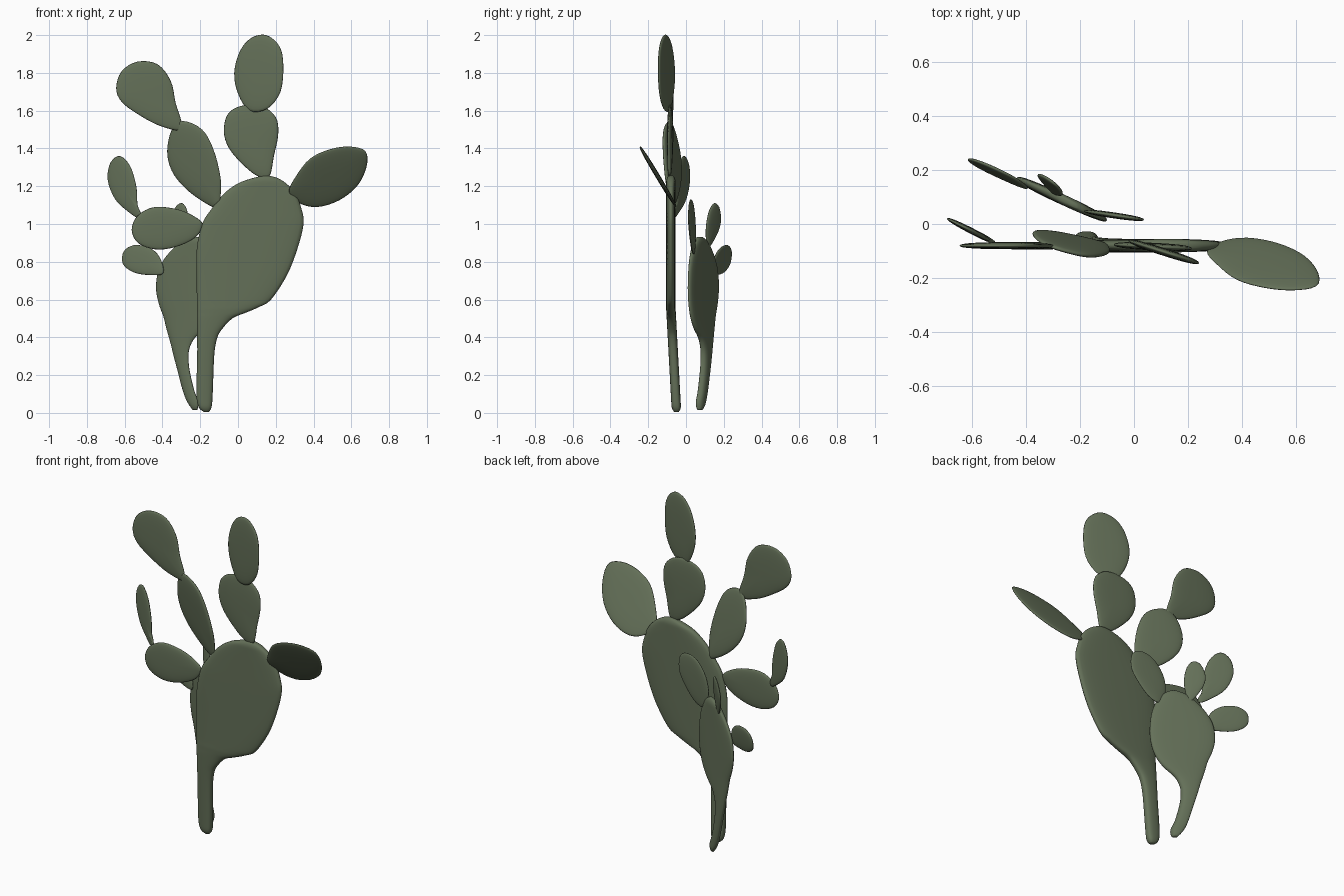
import bpy, bmesh, math
from mathutils import Vector

green = bpy.data.materials.new("cactus green")
green.diffuse_color = (0.127, 0.162, 0.098, 1)


def spline(pts, steps, closed):
    """Catmull-Rom through points of any dimension."""
    n, out = len(pts), []
    for i in range(n if closed else n - 1):
        idx = [i - 1, i, i + 1, i + 2]
        idx = [k % n if closed else min(max(k, 0), n - 1) for k in idx]
        p = [pts[k] for k in idx]
        for s in range(steps):
            t = s / steps
            out.append([0.5 * (2 * b + (c - a) * t + (2 * a - 5 * b + 4 * c - d) * t * t
                               + (3 * b - a - 3 * c + d) * t ** 3) for a, b, c, d in zip(*p)])
    if not closed:
        out.append(list(pts[-1]))
    return out


def finish(name, bm):
    bmesh.ops.remove_doubles(bm, verts=bm.verts, dist=1e-5)
    bmesh.ops.recalc_face_normals(bm, faces=bm.faces)
    for f in bm.faces:
        f.smooth = True
    me = bpy.data.meshes.new(name)
    bm.to_mesh(me)
    bm.free()
    me.materials.append(green)
    bpy.context.collection.objects.link(bpy.data.objects.new(name, me))


def skin(bm, rings):
    """Bridge rings of equal length and cap both ends."""
    n = len(rings[0])
    for r0, r1 in zip(rings, rings[1:]):
        for i in range(n):
            j = (i + 1) % n
            bm.faces.new((r0[i], r0[j], r1[j], r1[i]))
    bm.faces.new(rings[0])
    bm.faces.new(rings[-1])


def trunk(name, rows, depth, plane):
    """Big pad with stalk: rows of (z, left x, right x), lofted upward."""
    bm, rings = bmesh.new(), []
    z0, z1 = rows[0][0], rows[-1][0]
    for z, xl, xr in spline(rows, 4, False):
        d = min(1, (min(z - z0, z1 - z) + 0.004) / 0.04)
        h = depth / 2 * math.sqrt(max(0.02, 1 - (1 - d) ** 2))
        xc, hw = (xl + xr) / 2, (xr - xl) / 2
        ring = []
        for k in range(28):
            c, s = math.cos(k * math.tau / 28), math.sin(k * math.tau / 28)
            x = xc + hw * math.copysign(abs(c) ** 0.8, c)
            ring.append(bm.verts.new((x, plane(x, z) + h * math.copysign(abs(s) ** 0.7, s), z)))
        rings.append(ring)
    skin(bm, rings)
    finish(name, bm)


def pad(name, outline, plane, depth=0.028):
    """Flat pad: front outline (x, z) laid on the plane y = c + a x + b z."""
    c, a, b = plane
    n = Vector((-a, 1, -b)).normalized()
    pts = spline(outline, 4, True)
    cx = sum(p[0] for p in pts) / len(pts)
    cz = sum(p[1] for p in pts) / len(pts)
    bm, rings = bmesh.new(), []
    for k in range(-7, 8):
        ang = k / 7 * math.radians(84)
        s = math.cos(ang) ** 0.8
        h = depth / 2 * math.copysign(abs(math.sin(ang)) ** 0.8, k)
        ring = []
        for px, pz in pts:
            x, z = cx + (px - cx) * s, cz + (pz - cz) * s
            ring.append(bm.verts.new(Vector((x, c + a * x + b * z, z)) + n * h))
        rings.append(ring)
    skin(bm, rings)
    finish(name, bm)


# Front trunk
trunk("front_trunk", [
    (0.005, -0.18, -0.155), (0.03, -0.208, -0.14), (0.1, -0.22, -0.134), (0.3, -0.216, -0.126),
    (0.39, -0.216, -0.112), (0.44, -0.216, -0.087), (0.5, -0.217, -0.03), (0.53, -0.217, 0.04),
    (0.56, -0.217, 0.11), (0.6, -0.218, 0.175), (0.73, -0.219, 0.26), (0.87, -0.218, 0.315),
    (1.0, -0.19, 0.347), (1.08, -0.14, 0.336), (1.16, -0.075, 0.305), (1.215, 0.0, 0.255),
    (1.245, 0.085, 0.205), (1.256, 0.14, 0.16)],
    0.05, lambda x, z: -0.05 - 0.03 * min(1, z / 0.55))

# Back trunk, turned about the vertical
trunk("back_trunk", [
    (0.015, -0.24, -0.215), (0.06, -0.27, -0.21), (0.12, -0.293, -0.232), (0.23, -0.322, -0.257),
    (0.31, -0.343, -0.262), (0.36, -0.355, -0.25), (0.4, -0.366, -0.225), (0.45, -0.38, -0.17),
    (0.51, -0.395, -0.13), (0.58, -0.42, -0.108), (0.66, -0.434, -0.1), (0.75, -0.423, -0.106),
    (0.82, -0.387, -0.122), (0.88, -0.333, -0.15), (0.915, -0.285, -0.18), (0.932, -0.24, -0.21)],
    0.042, lambda x, z: 0.015 - 0.46 * (x + 0.1))

# Pads growing from the front trunk
pad("left_lower_pad", [
    (-0.105, 1.085), (-0.18, 1.115), (-0.28, 1.19), (-0.35, 1.28), (-0.375, 1.385), (-0.35, 1.5),
    (-0.29, 1.545), (-0.19, 1.5), (-0.13, 1.395), (-0.093, 1.25), (-0.092, 1.15)],
    (0.07, -0.333, -0.166), 0.034)
pad("left_upper_pad", [
    (-0.305, 1.495), (-0.415, 1.52), (-0.52, 1.575), (-0.615, 1.645), (-0.645, 1.72),
    (-0.615, 1.81), (-0.53, 1.86), (-0.425, 1.845), (-0.355, 1.755), (-0.33, 1.64), (-0.3, 1.545)],
    (-0.08, 0, 0), 0.026)
pad("middle_lower_pad", [
    (0.165, 1.25), (0.1, 1.255), (0.015, 1.325), (-0.05, 1.405), (-0.075, 1.49), (-0.055, 1.58),
    (0.015, 1.625), (0.125, 1.625), (0.2, 1.565), (0.213, 1.475), (0.19, 1.36)],
    (-0.08, -0.05, 0))
pad("middle_upper_pad", [
    (0.06, 1.6), (0.0, 1.69), (-0.02, 1.8), (0.01, 1.915), (0.07, 1.985), (0.15, 2.0),
    (0.22, 1.94), (0.24, 1.84), (0.225, 1.7), (0.155, 1.61)],
    (-0.068, -0.32, 0))
pad("right_pad", [
    (0.27, 1.17), (0.305, 1.25), (0.38, 1.345), (0.485, 1.395), (0.59, 1.41), (0.675, 1.385),
    (0.68, 1.3), (0.63, 1.2), (0.535, 1.125), (0.42, 1.09), (0.325, 1.11)],
    (0.602, 0, -0.6), 0.024)
pad("side_pad", [
    (-0.187, 0.99), (-0.215, 1.03), (-0.31, 1.075), (-0.44, 1.09), (-0.53, 1.045), (-0.563, 0.97),
    (-0.53, 0.9), (-0.44, 0.866), (-0.335, 0.877), (-0.23, 0.925)],
    (-0.08, 0, 0))
pad("side_tip_pad", [
    (-0.525, 1.03), (-0.575, 1.06), (-0.65, 1.13), (-0.69, 1.235), (-0.675, 1.325), (-0.625, 1.36),
    (-0.57, 1.305), (-0.538, 1.195), (-0.532, 1.1), (-0.512, 1.05)],
    (-0.332, -0.51, 0), 0.022)

# Small pads growing from the back trunk
pad("back_left_pad", [
    (-0.395, 0.74), (-0.47, 0.73), (-0.555, 0.745), (-0.61, 0.79), (-0.605, 0.855),
    (-0.55, 0.888), (-0.47, 0.875), (-0.415, 0.825)],
    (-0.154, -0.44, 0.15), 0.022)
pad("back_right_pad", [
    (-0.15, 0.845), (-0.185, 0.93), (-0.165, 1.03), (-0.1, 1.11), (-0.02, 1.13), (0.03, 1.09),
    (0.03, 1.0), (-0.03, 0.91), (-0.09, 0.855)],
    (0.021, -0.146, 0), 0.022)
pad("back_top_pad", [
    (-0.3, 0.87), (-0.345, 0.95), (-0.355, 1.02), (-0.33, 1.09), (-0.295, 1.11), (-0.27, 1.07),
    (-0.265, 0.99), (-0.28, 0.91)],
    (-0.253, -0.8, 0.15), 0.022)
